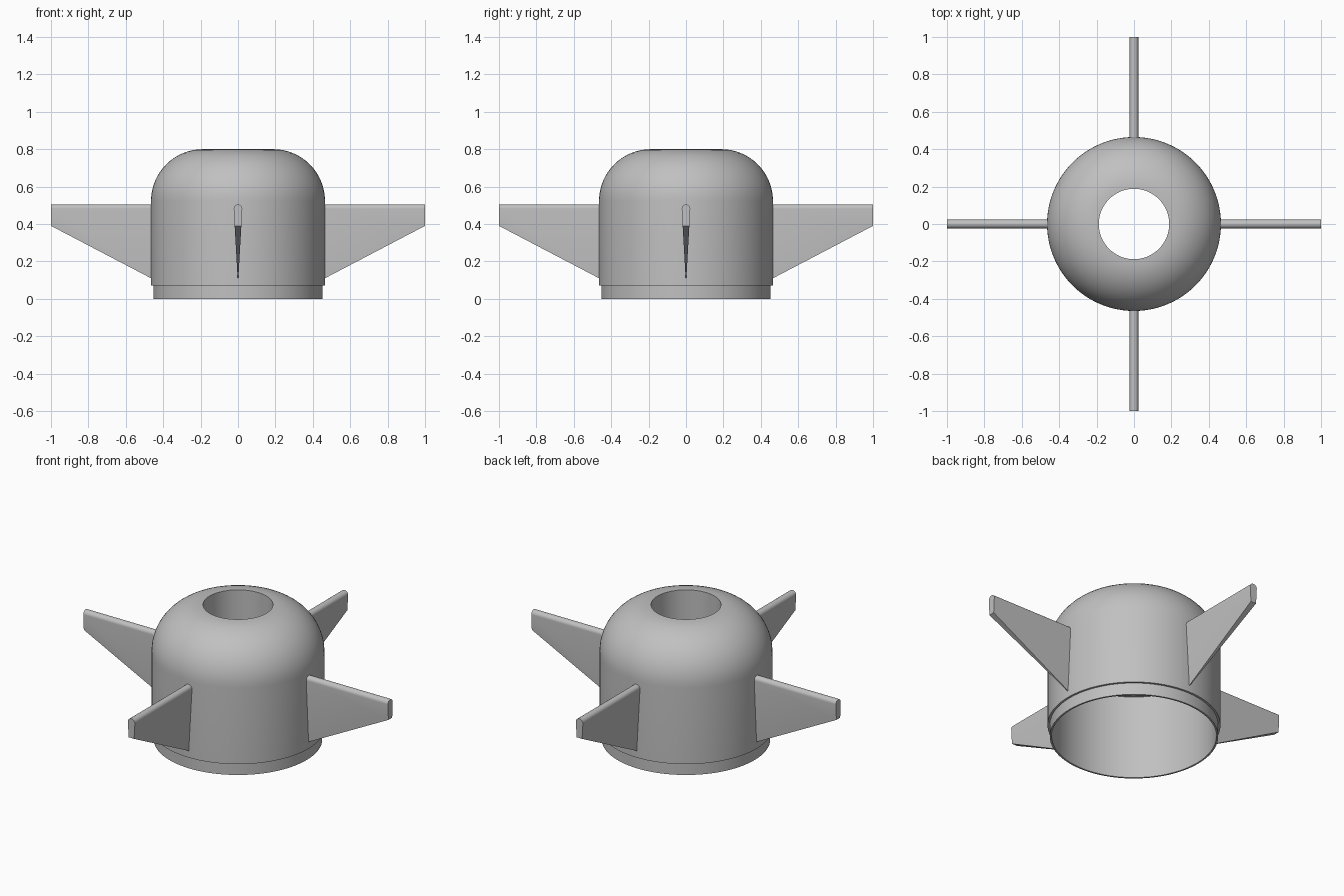
import bpy, bmesh, math
from mathutils import Vector

cube = bpy.data.objects.get("Cube")
if cube:
    bpy.data.objects.remove(cube, do_unlink=True)

GREY = (0.53, 0.53, 0.53, 1)
mat = bpy.data.materials.new("plain grey")
mat.use_nodes = True
mat.diffuse_color = GREY
mat.node_tree.nodes["Principled BSDF"].inputs["Base Color"].default_value = GREY


def finish(name, bm):
    bmesh.ops.recalc_face_normals(bm, faces=bm.faces)
    mesh = bpy.data.meshes.new(name)
    bm.to_mesh(mesh)
    bm.free()
    obj = bpy.data.objects.new(name, mesh)
    bpy.context.collection.objects.link(obj)
    mesh.materials.append(mat)
    bpy.ops.object.select_all(action="DESELECT")
    obj.select_set(True)
    bpy.context.view_layer.objects.active = obj
    bpy.ops.object.shade_smooth_by_angle(angle=math.radians(30))
    return obj


# Hollow body: closed section spun round the z axis
R, BORE, TOP, FILLET = 0.465, 0.188, 0.8, 0.277
section = [(0.443, 0), (0.453, 0), (0.453, 0.07), (R, 0.07)]
for i in range(17):
    a = math.pi / 2 * i / 16
    section.append((BORE + FILLET * math.cos(a), TOP - FILLET + FILLET * math.sin(a)))
section += [(BORE, 0.5), (0.443, 0.5)]

bm = bmesh.new()
verts = [bm.verts.new((r, 0, z)) for r, z in section]
edges = [bm.edges.new((v, verts[(i + 1) % len(verts)])) for i, v in enumerate(verts)]
bmesh.ops.spin(bm, geom=verts + edges, cent=(0, 0, 0), axis=(0, 0, 1),
               angle=math.tau, steps=96, use_merge=True)
bmesh.ops.remove_doubles(bm, verts=bm.verts, dist=1e-5)
finish("body", bm)


# Fin: teardrop section pushed outwards, then cut along its sloping underside
def fin(name, turn):
    half, centre = 0.023, 0.482
    outline = [(0.001, 0.09)]
    for i in range(13):
        a = math.pi * i / 12
        outline.append((half * math.cos(a), centre + half * math.sin(a)))
    outline.append((-0.001, 0.09))
    bm = bmesh.new()
    face = bm.faces.new([bm.verts.new((0.446, y, z)) for y, z in outline])
    out = bmesh.ops.extrude_face_region(bm, geom=[face], use_keep_orig=True)
    tip = [g for g in out["geom"] if isinstance(g, bmesh.types.BMVert)]
    bmesh.ops.translate(bm, verts=tip, vec=(1 - 0.446, 0, 0))
    cut = bmesh.ops.bisect_plane(bm, geom=bm.verts[:] + bm.edges[:] + bm.faces[:],
                                 plane_co=(1, 0, 0.39), plane_no=Vector((0.28, 0, -0.535)),
                                 clear_outer=True)
    rim = [g for g in cut["geom_cut"] if isinstance(g, bmesh.types.BMEdge)]
    bmesh.ops.holes_fill(bm, edges=rim, sides=0)
    finish(name, bm).rotation_euler.z = turn


for i, side in enumerate(("left", "back", "right", "front")):
    fin(side + "_fin", i * math.pi / 2)
